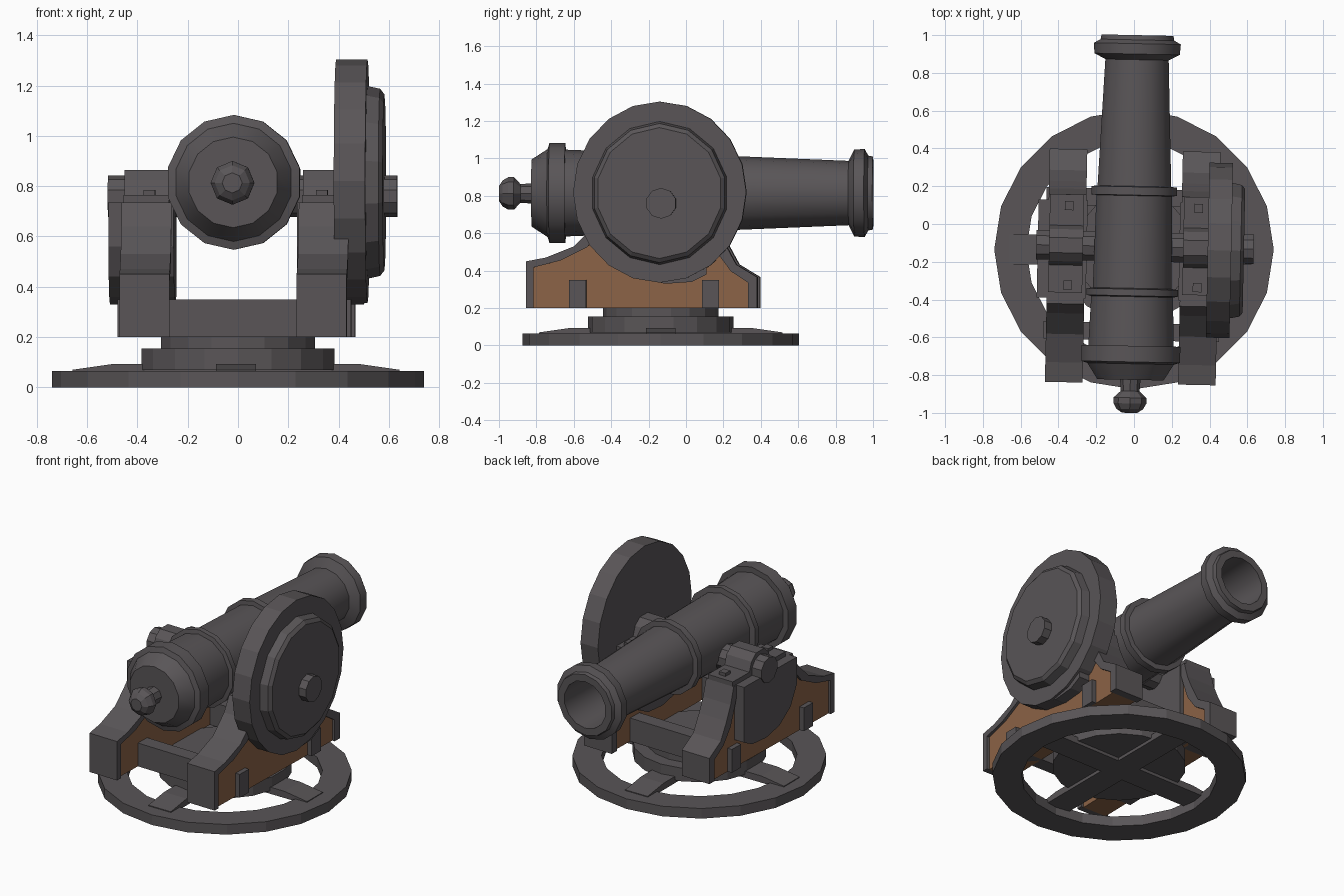
import bpy, bmesh, math
from mathutils import Matrix, Vector

if "Cube" in bpy.data.objects:
    bpy.data.objects.remove(bpy.data.objects["Cube"])


def material(name, rgb):
    m = bpy.data.materials.new(name)
    m.diffuse_color = (*rgb, 1)
    m.use_nodes = True
    m.node_tree.nodes["Principled BSDF"].inputs["Base Color"].default_value = m.diffuse_color
    return m


IRON = material("dark iron", (0.100, 0.091, 0.096))
WOOD = material("brown wood", (0.26, 0.125, 0.062))

# The gun and carriage are turned slightly on the round base
CY = -0.135
YAW = (Matrix.Translation((-0.005, CY, 0)) @ Matrix.Rotation(math.radians(-1.2), 4, 'Z')
       @ Matrix.Translation((0, -CY, 0)))


def finish(name, bm, mat, matrix=YAW, smooth=False):
    bmesh.ops.recalc_face_normals(bm, faces=bm.faces)
    bm.transform(matrix)
    me = bpy.data.meshes.new(name)
    bm.to_mesh(me)
    bm.free()
    me.materials.append(mat)
    ob = bpy.data.objects.new(name, me)
    bpy.context.collection.objects.link(ob)
    if smooth:
        bpy.ops.object.select_all(action='DESELECT')
        ob.select_set(True)
        bpy.context.view_layer.objects.active = ob
        bpy.ops.object.shade_smooth_by_angle(angle=math.radians(32))
    return ob


def lathe(name, profile, axis, center, sides, closed=False, squash=1.0,
          matrix=YAW, smooth=False):
    """Spin (position, radius) points around the x, y or z axis."""
    bm = bmesh.new()
    c = Vector(center)
    rings = []
    for t, r in profile:
        ring = []
        for i in range(sides):
            a = 2 * math.pi * i / sides
            u, v = r * math.sin(a), r * math.cos(a)
            p = {'x': (t, u * squash, v), 'y': (u, t, v), 'z': (u, v, t)}[axis]
            ring.append(bm.verts.new(c + Vector(p)))
        rings.append(ring)
    pairs = list(zip(rings, rings[1:]))
    if closed:
        pairs.append((rings[-1], rings[0]))
    for a, b in pairs:
        for i in range(sides):
            j = (i + 1) % sides
            bm.faces.new((a[i], a[j], b[j], b[i]))
    if not closed:
        bm.faces.new(rings[0])
        bm.faces.new(rings[-1])
    return finish(name, bm, IRON, matrix, smooth)


def slab(name, pts, x0, x1, mat=IRON, matrix=YAW):
    """Extrude a (y, z) outline from x0 to x1."""
    bm = bmesh.new()
    a = [bm.verts.new((x0, y, z)) for y, z in pts]
    b = [bm.verts.new((x1, y, z)) for y, z in pts]
    bm.faces.new(a)
    bm.faces.new(b)
    for i in range(len(pts)):
        j = (i + 1) % len(pts)
        bm.faces.new((a[i], a[j], b[j], b[i]))
    return finish(name, bm, mat, matrix)


def rect(y0, y1, z0, z1):
    return [(y0, z0), (y1, z0), (y1, z1), (y0, z1)]


# Base: ring, crossed spokes and turntable
FLAT = Matrix.Identity(4)
lathe("base_ring", [(0, 0.57), (0, 0.74), (0.065, 0.74), (0.065, 0.57)], 'z',
      (0, CY, 0), 20, closed=True, matrix=FLAT)
spoke = [(-0.65, 0.05), (0.65, 0.05), (0.65, 0.07), (0.49, 0.093), (-0.49, 0.093), (-0.65, 0.07)]
for k in range(2):
    slab("base_spoke", spoke, -0.08, 0.08,
         matrix=Matrix.Translation((-0.008, CY, 0)) @ Matrix.Rotation(k * math.pi / 2, 4, 'Z'))
lathe("turntable", [(0.07, 0.39), (0.155, 0.39), (0.155, 0.31), (0.21, 0.31)], 'z',
      (0, CY, 0), 18, matrix=FLAT)

# Carriage cheeks: wooden core with an iron band over the top and ends
outer = [(-0.845, 0.2), (-0.845, 0.45), (-0.74, 0.47), (-0.59, 0.53), (-0.48, 0.64), (-0.43, 0.735),
         (0.15, 0.735), (0.18, 0.63), (0.22, 0.54), (0.278, 0.433), (0.39, 0.365), (0.39, 0.2)]
inner = [(-0.807, 0.2), (-0.807, 0.417), (-0.66, 0.455), (-0.52, 0.525), (-0.44, 0.62), (-0.4, 0.695),
         (0.11, 0.695), (0.14, 0.6), (0.18, 0.49), (0.25, 0.396), (0.34, 0.337), (0.34, 0.2)]
shield = [(-0.4, 0.735), (-0.4, 0.56), (-0.34, 0.44), (-0.23, 0.36), (-0.1, 0.33),
          (0.04, 0.34), (0.12, 0.38), (0.12, 0.735)]
cap = [(-0.37, 0.72), (-0.37, 0.765), (-0.225, 0.765), (-0.205, 0.825), (-0.16, 0.865),
       (-0.08, 0.865), (-0.035, 0.825), (-0.015, 0.765), (0.15, 0.765), (0.15, 0.72)]
for side, s in (("left", -1), ("right", 1)):
    slab(side + "_cheek_core", inner, s * 0.27, s * 0.435, WOOD)
    slab(side + "_cheek_band", outer + inner[::-1], s * 0.253, s * 0.452)
    slab(side + "_cheek_shield", shield, s * 0.245, s * 0.505)
    slab(side + "_trunnion_cap", cap, s * 0.265, s * 0.445)
    for y in (-0.33, 0.09):
        slab(side + "_cap_bolt", rect(y - 0.024, y + 0.024, 0.75, 0.785), s * 0.32, s * 0.366)

# Cross beams joining the cheeks
for y in (-0.57, 0.14):
    slab("cross_beam", rect(y - 0.046, y + 0.046, 0.2, 0.35), -0.465, 0.465)

# Trunnion axle and side wheel
lathe("trunnion", [(-0.512, 0.082), (0.638, 0.082)], 'x', (0, -0.12, 0.76), 10)
lathe("wheel_disc", [(0.395, 0.484), (0.52, 0.484)], 'x', (0, -0.13, 0.82), 20, squash=0.957)
lathe("wheel_plate", [(0.51, 0.385), (0.57, 0.372), (0.587, 0.35)], 'x',
      (0, -0.13, 0.815), 14, squash=0.96)

# Barrel with reinforcing rings and a hollow bore
barrel = [(-0.825, 0.18), (-0.74, 0.235), (-0.73, 0.268), (-0.645, 0.268), (-0.645, 0.232),
          (-0.385, 0.222), (-0.38, 0.248), (-0.345, 0.248), (-0.34, 0.214),
          (0.15, 0.205), (0.153, 0.232), (0.197, 0.232), (0.2, 0.2),
          (0.87, 0.172), (0.9, 0.232), (0.955, 0.236), (0.975, 0.2), (1.0, 0.195),
          (1.0, 0.15), (0.45, 0.14)]
lathe("barrel", barrel, 'y', (0, 0, 0.815), 14, smooth=True)
knob = [(-1.0, 0.04), (-0.98, 0.07), (-0.95, 0.087), (-0.92, 0.087), (-0.885, 0.05), (-0.81, 0.055)]
lathe("breech_knob", knob, 'y', (0, 0, 0.813), 8)
